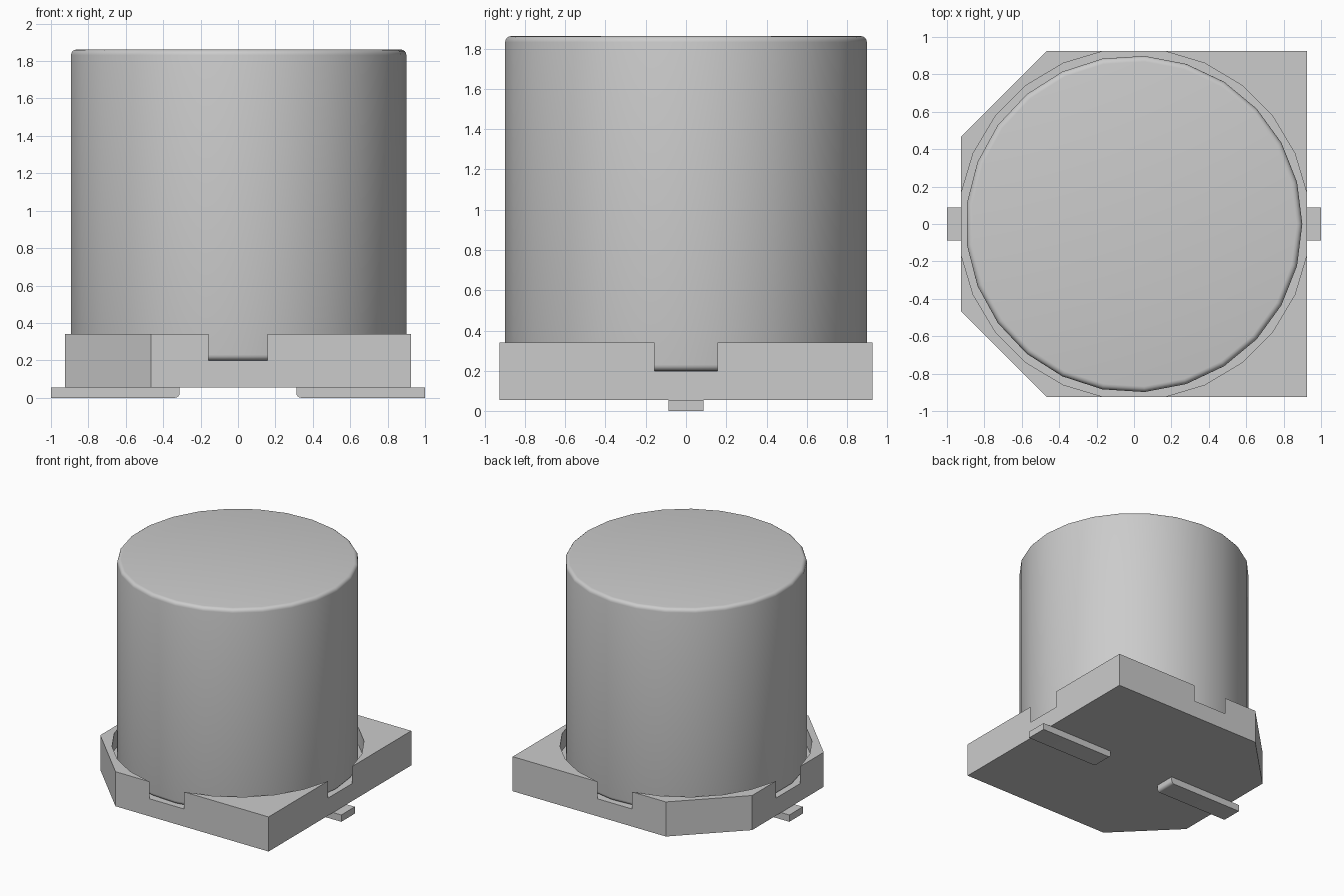
import bpy
import bmesh
from math import sin, cos, pi, radians, asin

cube = bpy.data.objects.get("Cube")
if cube:
    bpy.data.objects.remove(cube, do_unlink=True)

HALF = 0.926        # half width of the base
BASE_Z = 0.056      # underside of the base
FLOOR_Z = 0.2       # pocket floor
BASE_TOP = 0.34
NOTCH = 0.157       # half width of the side openings

grey = bpy.data.materials.new("plain grey")
grey.use_nodes = True
colour = (0.6, 0.6, 0.6, 1)
grey.diffuse_color = colour
grey.node_tree.nodes["Principled BSDF"].inputs["Base Color"].default_value = colour


def finish(name, bm):
    bmesh.ops.recalc_face_normals(bm, faces=bm.faces)
    mesh = bpy.data.meshes.new(name)
    bm.to_mesh(mesh)
    bm.free()
    mesh.materials.append(grey)
    obj = bpy.data.objects.new(name, mesh)
    bpy.context.collection.objects.link(obj)
    return obj


def activate(obj):
    bpy.ops.object.select_all(action="DESELECT")
    obj.select_set(True)
    bpy.context.view_layer.objects.active = obj


def smooth(obj):
    activate(obj)
    bpy.ops.object.shade_smooth_by_angle(angle=radians(35))


def prism(name, outline, offset):
    """Extrude a closed outline of 3D points along an offset."""
    bm = bmesh.new()
    face = bm.faces.new([bm.verts.new(p) for p in outline])
    out = bmesh.ops.extrude_face_region(bm, geom=[face])
    moved = [v for v in out["geom"] if isinstance(v, bmesh.types.BMVert)]
    bmesh.ops.translate(bm, vec=offset, verts=moved)
    return finish(name, bm)


# Base plate: square with both corners of the right side cut off
cut = 0.465
plan = [(HALF, -HALF), (HALF, HALF), (-cut, HALF),
        (-HALF, cut), (-HALF, -cut), (-cut, -HALF)]
base = prism("base_plate", [(x, y, BASE_Z) for x, y in plan],
             (0, 0, BASE_TOP - BASE_Z))

# Round pocket that breaks out through the middle of each side
radius = (HALF ** 2 + NOTCH ** 2) ** 0.5
start = asin(NOTCH / radius)
steps = 5
pocket = []
for quarter in range(4):
    turn = quarter * pi / 2
    c, s = cos(turn), sin(turn)
    arc = [start + (pi / 2 - 2 * start) * i / steps for i in range(steps + 1)]
    points = [(radius * cos(a), radius * sin(a)) for a in arc]
    points = [(1.1, NOTCH)] + points + [(NOTCH, 1.1)]
    pocket += [(c * x - s * y, s * x + c * y, FLOOR_Z) for x, y in points]
cutter = prism("pocket_cutter", pocket, (0, 0, 0.5))
cutter.hide_render = True

boolean = base.modifiers.new("pocket", "BOOLEAN")
boolean.operation = "DIFFERENCE"
boolean.solver = "EXACT"
boolean.object = cutter
activate(base)
bpy.ops.object.modifier_apply(modifier=boolean.name)
bpy.data.objects.remove(cutter, do_unlink=True)
smooth(base)

# Can: upright cylinder with rounded rims
CAN_R, CAN_TOP, ROUND, SIDES = 0.9, 1.862, 0.03, 25
quarter_arc = [i * pi / 8 for i in range(5)]
profile = [(CAN_R - ROUND + ROUND * sin(a), FLOOR_Z + ROUND - ROUND * cos(a))
           for a in quarter_arc]
profile += [(CAN_R - ROUND + ROUND * cos(a), CAN_TOP - ROUND + ROUND * sin(a))
            for a in quarter_arc]
bm = bmesh.new()
rings = [[bm.verts.new((r * cos(2 * pi * i / SIDES), r * sin(2 * pi * i / SIDES), z))
          for i in range(SIDES)] for r, z in profile]
for low, high in zip(rings, rings[1:]):
    for i in range(SIDES):
        j = (i + 1) % SIDES
        bm.faces.new((low[i], low[j], high[j], high[i]))
bm.faces.new(rings[0])
bm.faces.new(rings[-1])
smooth(finish("can", bm))

# Leads: flat strips under the base, rounded at the lower inner end
INNER, WIDTH, BEND = 0.312, 0.088, 0.025
for name, side in (("left_lead", 1), ("right_lead", -1)):
    shape = [(1, 0), (1, BASE_Z), (INNER, BASE_Z)]
    shape += [(INNER + BEND - BEND * cos(a), BEND - BEND * sin(a))
              for a in quarter_arc]
    smooth(prism(name, [(side * x, -WIDTH, z) for x, z in shape],
                 (0, 2 * WIDTH, 0)))
